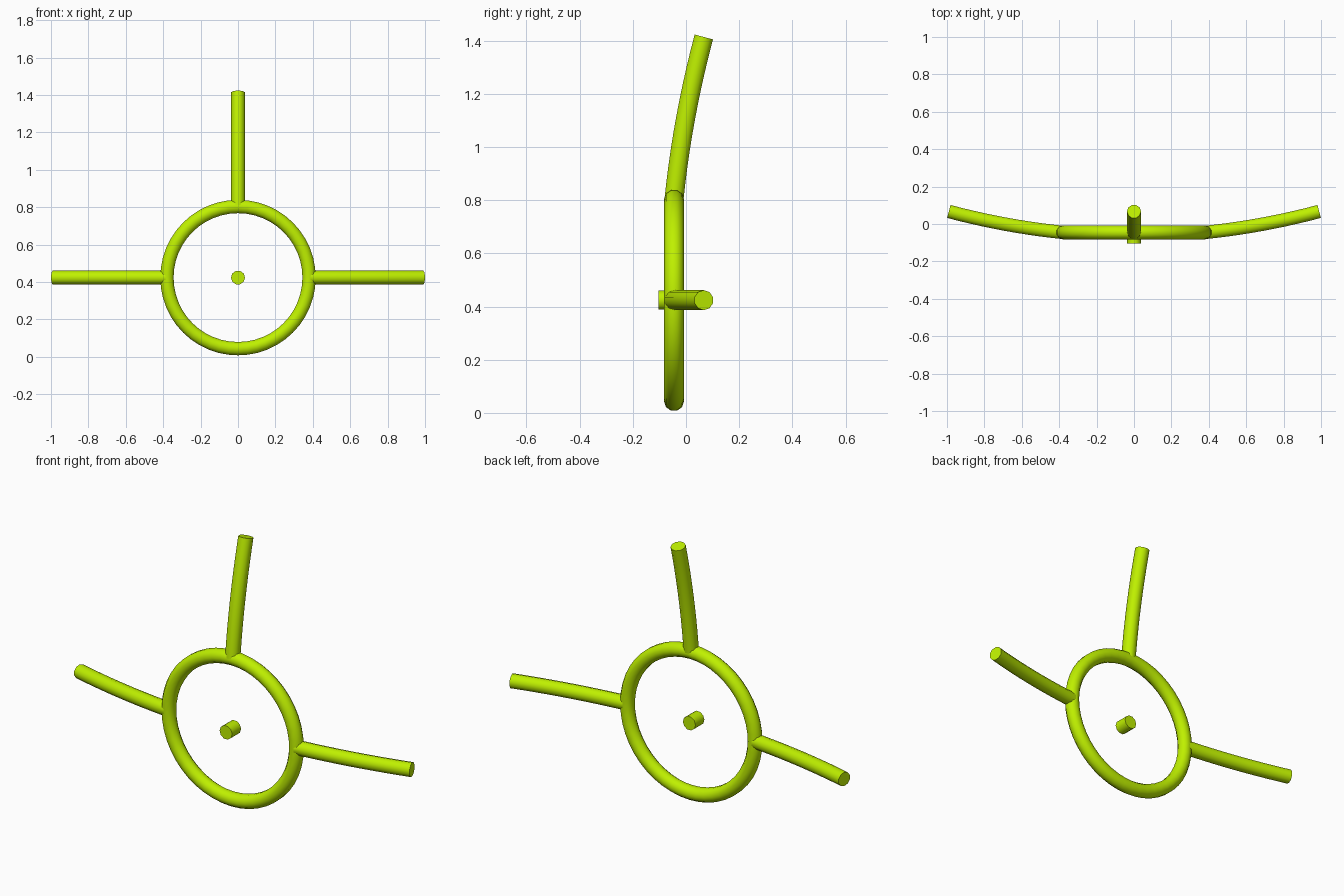
import bpy, bmesh, math
from mathutils import Vector, Matrix

if "Cube" in bpy.data.objects:
    bpy.data.objects.remove(bpy.data.objects["Cube"])

CZ = 0.424          # height of the sight centre
R_RING = 0.38       # ring centreline radius
TUBE = 0.0375       # tube radius
SIDES = 10

lime = bpy.data.materials.new("lime")
lime.diffuse_color = (0.52, 0.87, 0.0, 1)
lime.use_nodes = True
lime.node_tree.nodes["Principled BSDF"].inputs["Base Color"].default_value = lime.diffuse_color


def sweep(name, points, tangents, across, closed=False):
    """Sweep a round profile along a path; 'across' gives the first profile axis."""
    bm = bmesh.new()
    rings = []
    for p, t, a in zip(points, tangents, across):
        b = t.cross(a).normalized()
        rings.append([bm.verts.new(p + TUBE * (math.cos(k * math.tau / SIDES) * a
                                               + math.sin(k * math.tau / SIDES) * b))
                      for k in range(SIDES)])
    n = len(rings)
    for i in range(n if closed else n - 1):
        r, s = rings[i], rings[(i + 1) % n]
        for k in range(SIDES):
            j = (k + 1) % SIDES
            bm.faces.new((r[k], r[j], s[j], s[k]))
    if not closed:
        bm.faces.new(rings[0])
        bm.faces.new(rings[-1])
    bmesh.ops.recalc_face_normals(bm, faces=bm.faces)
    me = bpy.data.meshes.new(name)
    bm.to_mesh(me)
    bm.free()
    ob = bpy.data.objects.new(name, me)
    bpy.context.collection.objects.link(ob)
    me.materials.append(lime)
    bpy.ops.object.select_all(action='DESELECT')
    bpy.context.view_layer.objects.active = ob
    ob.select_set(True)
    bpy.ops.object.shade_smooth_by_angle(angle=math.radians(50))
    return ob


def bowl(r):
    # all parts lie on a shallow bowl around the y axis
    return -0.0644 + r * r / 7.46


# Ring
N = 48
angles = [i * math.tau / N for i in range(N)]
sweep("ring",
      [Vector((R_RING * math.cos(a), bowl(R_RING), CZ + R_RING * math.sin(a))) for a in angles],
      [Vector((-math.sin(a), 0, math.cos(a))) for a in angles],
      [Vector((0, 1, 0))] * N, closed=True)

# Three curved arms: right, top, left
radii = [R_RING + (0.99 - R_RING) * i / 10 for i in range(11)]
for name, deg in (("right_arm", 0), ("top_arm", 90), ("left_arm", 180)):
    rot = Matrix.Rotation(-math.radians(deg), 3, 'Y')
    sweep(name,
          [rot @ Vector((r, bowl(r), 0)) + Vector((0, 0, CZ)) for r in radii],
          [rot @ Vector((1, 2 * r / 7.46, 0)).normalized() for r in radii],
          [rot @ Vector((0, 0, 1))] * len(radii))

# Centre dot: short peg along y
sweep("centre_dot",
      [Vector((0, y, CZ)) for y in (-0.103, -0.027)],
      [Vector((0, 1, 0))] * 2, [Vector((1, 0, 0))] * 2)
